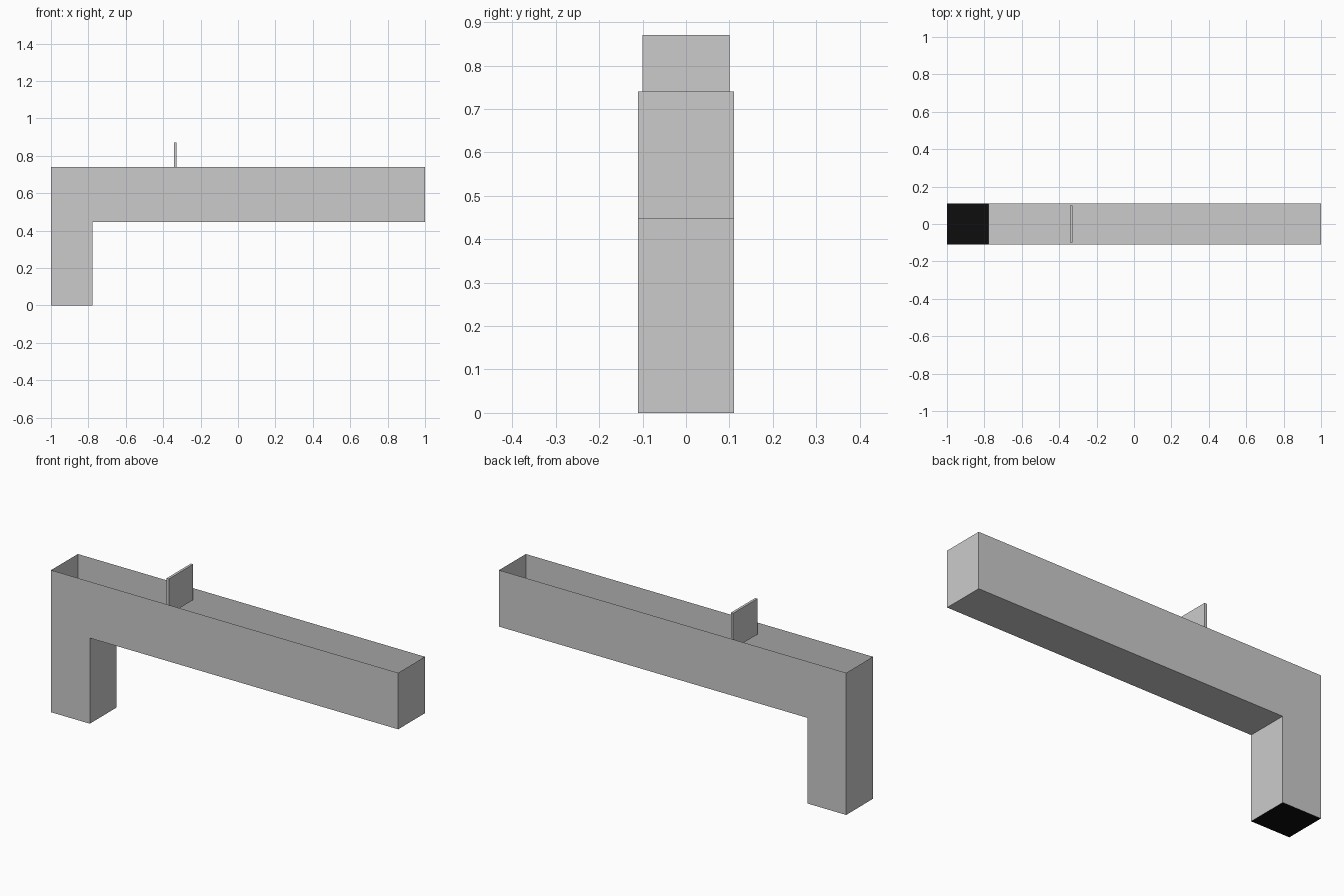
import bpy, bmesh
from mathutils import Matrix, Vector

if "Cube" in bpy.data.objects:
    bpy.data.objects.remove(bpy.data.objects["Cube"])


def flat_colour(name, value):
    mat = bpy.data.materials.new(name)
    mat.diffuse_color = (value, value, value, 1)
    mat.use_nodes = True
    mat.node_tree.nodes["Principled BSDF"].inputs["Base Color"].default_value = mat.diffuse_color
    return mat


grey = flat_colour("plain grey", 0.6)
black = flat_colour("black", 0.004)

X0, X1, LEG = -1.0, 1.0, -0.777     # ends of the channel, inner side of the leg
HALF, FLOOR, RIM = 0.11, 0.446, 0.74


def finish(name, bm, mat):
    mesh = bpy.data.meshes.new(name)
    bm.to_mesh(mesh)
    bm.free()
    mesh.materials.append(mat)
    obj = bpy.data.objects.new(name, mesh)
    bpy.context.collection.objects.link(obj)
    return obj


# Thin-walled channel: L-shaped side profile, open along the top and under the leg
profile = [(X0, 0), (LEG, 0), (LEG, FLOOR), (X1, FLOOR), (X1, RIM), (X0, RIM)]
bm = bmesh.new()
front = [bm.verts.new((x, -HALF, z)) for x, z in profile]
back = [bm.verts.new((x, HALF, z)) for x, z in profile]
bm.faces.new(front)
bm.faces.new(back[::-1])
for i in (1, 2, 3, 5):              # leg inner side, floor, outlet end, closed end
    j = (i + 1) % len(profile)
    bm.faces.new((front[j], front[i], back[i], back[j]))
finish("channel", bm, grey)

# Black drain screen closing the bottom of the leg
bm = bmesh.new()
bmesh.ops.create_grid(
    bm, x_segments=1, y_segments=1, size=1,
    matrix=Matrix.LocRotScale(Vector(((X0 + LEG) / 2, 0, 0)), None,
                              Vector(((LEG - X0) / 2, HALF, 1))))
bmesh.ops.reverse_faces(bm, faces=bm.faces[:])
finish("drain_screen", bm, black)

# Sliding gate plate standing across the channel
bm = bmesh.new()
bmesh.ops.create_cube(
    bm, size=1, matrix=Matrix.LocRotScale(Vector((-0.335, 0, 0.777)), None,
                                          Vector((0.013, 0.2, 0.186))))
finish("gate_plate", bm, grey)
